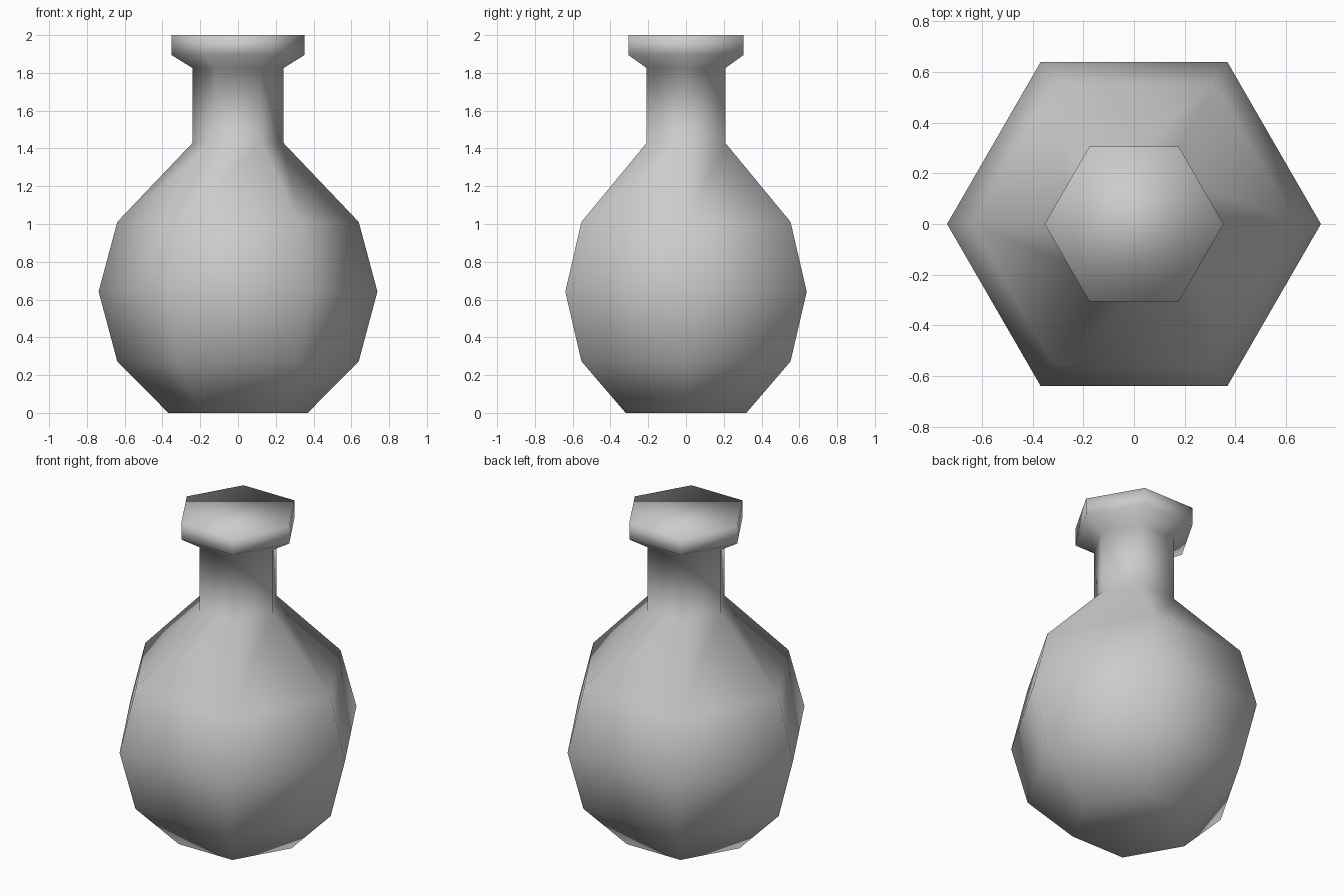
import bpy, bmesh, math

default = bpy.data.objects.get("Cube")
if default:
    bpy.data.objects.remove(default, do_unlink=True)

SIDES = 6
BODY_R, BODY_Z = 0.738, 0.642

# Body: rings of a coarse sphere, cut off flat at the foot
profile = [(BODY_R * math.cos(math.radians(a)), BODY_Z + BODY_R * math.sin(math.radians(a)))
           for a in (-60, -30, 0, 30)]
profile[0] = (profile[0][0], 0.0)
# Neck and flared lip
profile += [(0.24, 1.43), (0.24, 1.825), (0.353, 1.895), (0.353, 2.0)]

bm = bmesh.new()
rings = [[bm.verts.new((r * math.cos(math.tau * i / SIDES), r * math.sin(math.tau * i / SIDES), z))
          for i in range(SIDES)] for r, z in profile]
for low, high in zip(rings, rings[1:]):
    for i in range(SIDES):
        j = (i + 1) % SIDES
        bm.faces.new((low[i], low[j], high[j], high[i]))
# Closed foot and stopper top
bm.faces.new(rings[0][::-1])
bm.faces.new(rings[-1])
for face in bm.faces:
    face.smooth = True

mesh = bpy.data.meshes.new("flask")
bm.to_mesh(mesh)
bm.free()
flask = bpy.data.objects.new("flask", mesh)
bpy.context.collection.objects.link(flask)

# Plain grey surface
grey = bpy.data.materials.new("light grey")
grey.use_nodes = True
grey.diffuse_color = (0.6, 0.6, 0.6, 1)
grey.node_tree.nodes["Principled BSDF"].inputs["Base Color"].default_value = (0.6, 0.6, 0.6, 1)
mesh.materials.append(grey)
